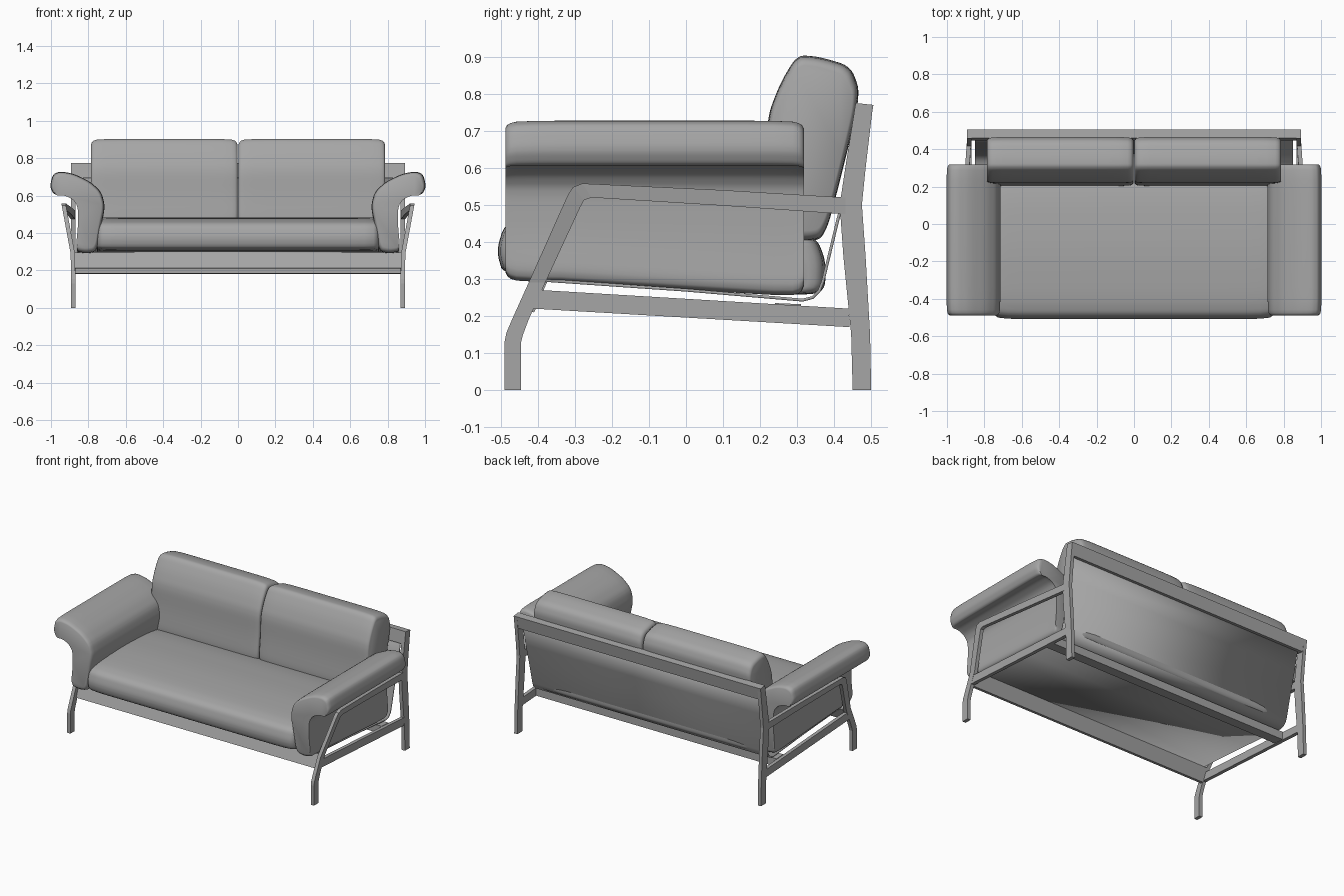
import bpy, bmesh, math

cube = bpy.data.objects.get("Cube")
if cube:
    bpy.data.objects.remove(cube, do_unlink=True)

grey = bpy.data.materials.new("plain grey")
grey.use_nodes = True
colour = (0.38, 0.38, 0.38, 1)
grey.diffuse_color = colour
grey.node_tree.nodes["Principled BSDF"].inputs["Base Color"].default_value = colour


def finish(name, bm, angle=None):
    """Turn a bmesh into a named, shaded object."""
    bmesh.ops.recalc_face_normals(bm, faces=bm.faces[:])
    mesh = bpy.data.meshes.new(name)
    bm.to_mesh(mesh)
    bm.free()
    mesh.materials.append(grey)
    obj = bpy.data.objects.new(name, mesh)
    bpy.context.collection.objects.link(obj)
    if angle:
        bpy.ops.object.select_all(action='DESELECT')
        obj.select_set(True)
        bpy.context.view_layer.objects.active = obj
        bpy.ops.object.shade_smooth_by_angle(angle=math.radians(angle))
    return obj


def rounded(points, passes=3):
    """Corner-cutting of a closed profile."""
    for _ in range(passes):
        cut = []
        for a, b in zip(points, points[1:] + points[:1]):
            for t in (0.2, 0.8):
                cut.append((a[0] + (b[0] - a[0]) * t, a[1] + (b[1] - a[1]) * t))
        points = cut
    return points


def cushion(name, profile, start, end, axis, bend=None):
    """Sweep a profile between two positions, shrinking it softly at both ends."""
    profile = rounded(profile)
    cu = sum(p[0] for p in profile) / len(profile)
    cv = sum(p[1] for p in profile) / len(profile)
    half = [(0, .89), (.005, .935), (.014, .965), (.03, .985), (.08, .997), (.15, 1)]
    length = end - start
    stations = [(start + d, s) for d, s in half]
    stations += [(end - d, s) for d, s in reversed(half)]
    bm = bmesh.new()
    rings = []
    for pos, s in stations:
        ring = []
        for u, v in profile:
            u, v = cu + (u - cu) * s, cv + (v - cv) * s
            co = (pos, u, v) if axis == 'x' else (u, pos, v)
            ring.append(bm.verts.new(bend(*co) if bend else co))
        rings.append(ring)
    n = len(profile)
    for a, b in zip(rings, rings[1:]):
        for i in range(n):
            j = (i + 1) % n
            bm.faces.new((a[i], a[j], b[j], b[i]))
    for ring in (rings[0], rings[-1]):
        bm.faces.new(ring)
    return finish(name, bm, 50)


def timber(name, outer, inner, x0, x1, bend=None):
    """Flat timber cut: two matching (y, z) edges joined and given thickness in x."""
    bm = bmesh.new()
    rows = []
    for p, q in zip(outer, inner):
        row = [(x0, *p), (x1, *p), (x1, *q), (x0, *q)]
        rows.append([bm.verts.new(bend(*c) if bend else c) for c in row])
    for a, b in zip(rows, rows[1:]):
        for i in range(4):
            j = (i + 1) % 4
            bm.faces.new((a[i], a[j], b[j], b[i]))
    bm.faces.new(rows[0])
    bm.faces.new(rows[-1])
    return finish(name, bm)


def clamp(t):
    return max(0.0, min(1.0, t))


def splay(x, y, z):
    """Lean the armrest frame outward towards its front."""
    lean = 0.05 * clamp((z - 0.28) / 0.27) * clamp((0.45 - y) / 0.7)
    return (x + math.copysign(lean, x), y, z)


def sag(x, y, z):
    """Lower the underside towards the back."""
    return (x, y, z - 0.04 * clamp((0.5 - z) / 0.15) * clamp((y + 0.3) / 0.6))


# Side frames
arm_outer = [(-.49, 0), (-.49, .13), (-.485, .155), (-.47, .19), (-.425, .29),
             (-.32, .525), (-.305, .548), (-.28, .558), (.1, .54), (.43, .52)]
arm_inner = [(-.445, 0), (-.445, .13), (-.44, .15), (-.425, .19), (-.38, .29),
             (-.285, .495), (-.275, .513), (-.255, .52), (.1, .498), (.43, .475)]
post_back = [(.5, 0), (.497, .15), (.485, .36), (.475, .5), (.485, .6), (.505, .77)]
post_front = [(.45, 0), (.446, .15), (.425, .36), (.415, .5), (.43, .6), (.458, .775)]
for side, s in (("left", 1), ("right", -1)):
    x0, x1 = s * .87, s * .893
    timber(side + "_front_leg_and_arm", arm_outer, arm_inner, x0, x1, splay)
    timber(side + "_back_post", post_back, post_front, x0, x1)
    timber(side + "_lower_rail", [(-.39, .27), (.44, .22)], [(-.412, .22), (.442, .17)], x0, x1)

# Cross rails
timber("front_rail", [(-.43, .212), (-.395, .295)], [(-.41, .21), (-.375, .292)], -.872, .872)
timber("rear_rail", [(.24, .235), (.31, .232)], [(.24, .185), (.31, .18)], -.872, .872)
timber("top_back_rail", [(.493, .69), (.506, .77)], [(.447, .695), (.459, .775)], -.893, .893)

# Thin sling under the seat and behind the back
path = [(.475, .73), (.44, .57), (.41, .46), (.37, .295), (.36, .268), (.342, .25),
        (.315, .243), (0, .27), (-.39, .297)]
bm = bmesh.new()
pairs = [[bm.verts.new((x, y, z)) for x in (-.85, .85)] for y, z in path]
for a, b in zip(pairs, pairs[1:]):
    bm.faces.new((a[0], a[1], b[1], b[0]))
sling = finish("support_sling", bm, 40)
solid = sling.modifiers.new("thickness", 'SOLIDIFY')
solid.thickness = 0.008
solid.offset = 0

# Seat cushion
seat = [(-.49, .3), (-.512, .375), (-.49, .45), (-.4, .475), (-.15, .488), (.15, .475),
        (.35, .435), (.378, .38), (.375, .31), (.33, .295)]
cushion("seat_cushion", seat, -.755, .755, 'x', sag)

# Back cushions
back = [(.2, .45), (.215, .6), (.22, .74), (.255, .83), (.3, .905), (.36, .9),
        (.445, .875), (.472, .8), (.425, .6), (.375, .41), (.32, .4), (.22, .41)]
cushion("right_back_cushion", back, -.785, -.004, 'x')
cushion("left_back_cushion", back, .004, .785, 'x')

# Rolled arm cushions
arm = [(.755, .3), (.735, .42), (.71, .54), (.73, .62), (.79, .675), (.88, .718),
       (.95, .73), (.99, .715), (1.006, .65), (.985, .605), (.94, .61), (.885, .585),
       (.855, .54), (.855, .42), (.868, .3), (.81, .29)]
for side, s in (("left", 1), ("right", -1)):
    cushion(side + "_arm_cushion", [(s * x, z) for x, z in arm], -.488, .318, 'y', sag)
